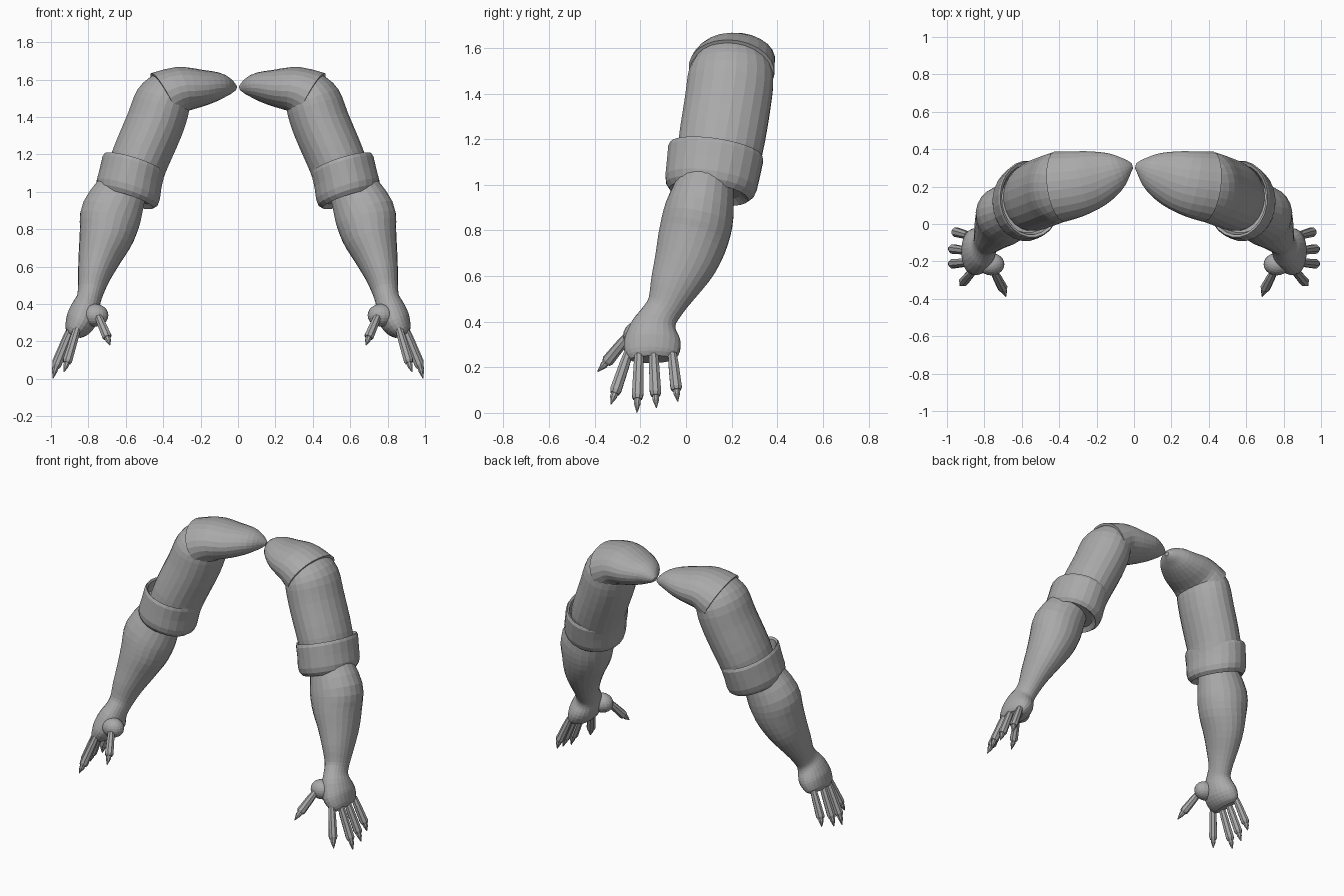
import bpy, bmesh, math
from mathutils import Vector

cube = bpy.data.objects.get("Cube")
if cube:
    bpy.data.objects.remove(cube, do_unlink=True)

grey = bpy.data.materials.new("plain_grey")
grey.use_nodes = True
grey.diffuse_color = (0.4, 0.4, 0.4, 1)
grey.node_tree.nodes["Principled BSDF"].inputs["Base Color"].default_value = (0.4, 0.4, 0.4, 1)


def finish(name, bm):
    """Turn a bmesh into a grey object mirrored to the other arm."""
    bmesh.ops.recalc_face_normals(bm, faces=bm.faces)
    mesh = bpy.data.meshes.new(name)
    bm.to_mesh(mesh)
    bm.free()
    mesh.materials.append(grey)
    obj = bpy.data.objects.new(name, mesh)
    bpy.context.collection.objects.link(obj)
    mirror = obj.modifiers.new("other_arm", "MIRROR")
    mirror.use_mirror_merge = False
    return obj


def spline(rows, steps):
    """Smoothly interpolate stations (Catmull-Rom)."""
    rows = [Vector(r) for r in rows]
    out = []
    for i in range(len(rows) - 1):
        p1, p2 = rows[i], rows[i + 1]
        p0, p3 = rows[max(i - 1, 0)], rows[min(i + 2, len(rows) - 1)]
        for k in range(steps):
            t = k / steps
            out.append(p1 + (p2 - p0) * (t / 2)
                       + (p0 * 2 - p1 * 5 + p2 * 4 - p3) * (t * t / 2)
                       + (p1 * 3 - p0 - p2 * 3 + p3) * (t ** 3 / 2))
    return out + [rows[-1]]


def loft(name, stations, steps=3, sides=24, axis=None):
    """Skin ellipses given as (x, y, z, half width, half depth)."""
    rows = spline(stations, steps)
    centres = [Vector(r[:3]) for r in rows]
    bm = bmesh.new()
    rings = []
    for i, row in enumerate(rows):
        t = Vector(axis) if axis else centres[min(i + 1, len(rows) - 1)] - centres[max(i - 1, 0)]
        t.normalize()
        y = Vector((0, 1, 0))
        v = (y - t * y.dot(t)).normalized()
        u = v.cross(t)
        ring = []
        for k in range(sides):
            ang = math.tau * (k + 0.5) / sides
            ring.append(bm.verts.new(centres[i] + u * row[3] * math.cos(ang)
                                     + v * row[4] * math.sin(ang)))
        rings.append(ring)
    for a, b in zip(rings, rings[1:]):
        for k in range(sides):
            n = (k + 1) % sides
            bm.faces.new((a[k], a[n], b[n], b[k]))
    bm.faces.new(rings[0])
    bm.faces.new(rings[-1])
    return finish(name, bm)


# Shoulder cap, tapering to a blunt point near the centre
loft("shoulder", [
    (0.01, 0.31, 1.555, 0.012, 0.015),
    (0.04, 0.302, 1.56, 0.04, 0.05),
    (0.10, 0.28, 1.565, 0.072, 0.105),
    (0.20, 0.245, 1.555, 0.10, 0.152),
    (0.31, 0.215, 1.545, 0.125, 0.178),
    (0.395, 0.2, 1.505, 0.148, 0.19)])

# Upper arm
loft("upper_arm", [
    (0.36, 0.2, 1.57, 0.11, 0.15),
    (0.40, 0.198, 1.49, 0.15, 0.186),
    (0.445, 0.183, 1.36, 0.157, 0.19),
    (0.53, 0.15, 1.16, 0.155, 0.187),
    (0.56, 0.13, 1.05, 0.15, 0.17)])

# Rolled cuff with an open upper lip
loft("cuff", [
    (0.575, 0.12, 1.09, 0.14, 0.17),
    (0.558, 0.13, 1.145, 0.155, 0.19),
    (0.555, 0.132, 1.153, 0.168, 0.205),
    (0.56, 0.13, 1.135, 0.174, 0.212),
    (0.575, 0.12, 1.07, 0.174, 0.208),
    (0.587, 0.11, 1.01, 0.178, 0.204),
    (0.593, 0.105, 0.98, 0.172, 0.195),
    (0.6, 0.1, 0.96, 0.155, 0.175),
    (0.595, 0.103, 0.98, 0.13, 0.14)],
    steps=1, axis=(0.3, -0.15, -0.94))

# Forearm flowing into the hand
loft("forearm_and_hand", [
    (0.61, 0.09, 1.03, 0.13, 0.12),
    (0.675, 0.06, 0.89, 0.163, 0.152),
    (0.70, 0.035, 0.78, 0.15, 0.155),
    (0.735, 0.0, 0.67, 0.12, 0.14),
    (0.767, -0.05, 0.56, 0.09, 0.11),
    (0.787, -0.09, 0.47, 0.07, 0.082),
    (0.80, -0.12, 0.42, 0.067, 0.083),
    (0.818, -0.14, 0.37, 0.078, 0.105),
    (0.84, -0.147, 0.31, 0.082, 0.125),
    (0.868, -0.15, 0.26, 0.063, 0.118),
    (0.88, -0.15, 0.235, 0.04, 0.095)])

# Fleshy mound at the thumb root
bm = bmesh.new()
bmesh.ops.create_uvsphere(bm, u_segments=20, v_segments=12, radius=1)
for v in bm.verts:
    v.co = Vector((0.763, -0.215, 0.34)) + Vector((v.co.x * 0.07, v.co.y * 0.06, v.co.z * 0.06))
finish("thumb_mound", bm)


def finger(name, base, end, tip):
    """Blocky finger with a small pointed claw."""
    base, end, tip = Vector(base), Vector(end), Vector(tip)
    axis = (end - base).normalized()
    parts = [(base, 0.02), (base.lerp(end, 0.3), 0.024), (base.lerp(end, 0.92), 0.027), (end, 0.021)]
    loft(name, [(*p, r, r) for p, r in parts], steps=1, sides=8, axis=axis)
    claw = [(end - axis * 0.01, 0.016), (end.lerp(tip, 0.3), 0.016), (tip, 0.002)]
    loft(name + "_claw", [(*p, r, r) for p, r in claw], steps=1, sides=8, axis=tip - end)


finger("thumb", (0.745, -0.26, 0.33), (0.698, -0.35, 0.22), (0.685, -0.388, 0.18))
finger("index_finger", (0.86, -0.25, 0.27), (0.915, -0.313, 0.085), (0.93, -0.33, 0.037))
finger("middle_finger", (0.89, -0.205, 0.27), (0.975, -0.213, 0.06), (0.99, -0.215, 0.001))
finger("ring_finger", (0.895, -0.143, 0.27), (0.975, -0.133, 0.075), (0.99, -0.13, 0.022))
finger("little_finger", (0.89, -0.06, 0.26), (0.957, -0.042, 0.1), (0.967, -0.036, 0.05))
